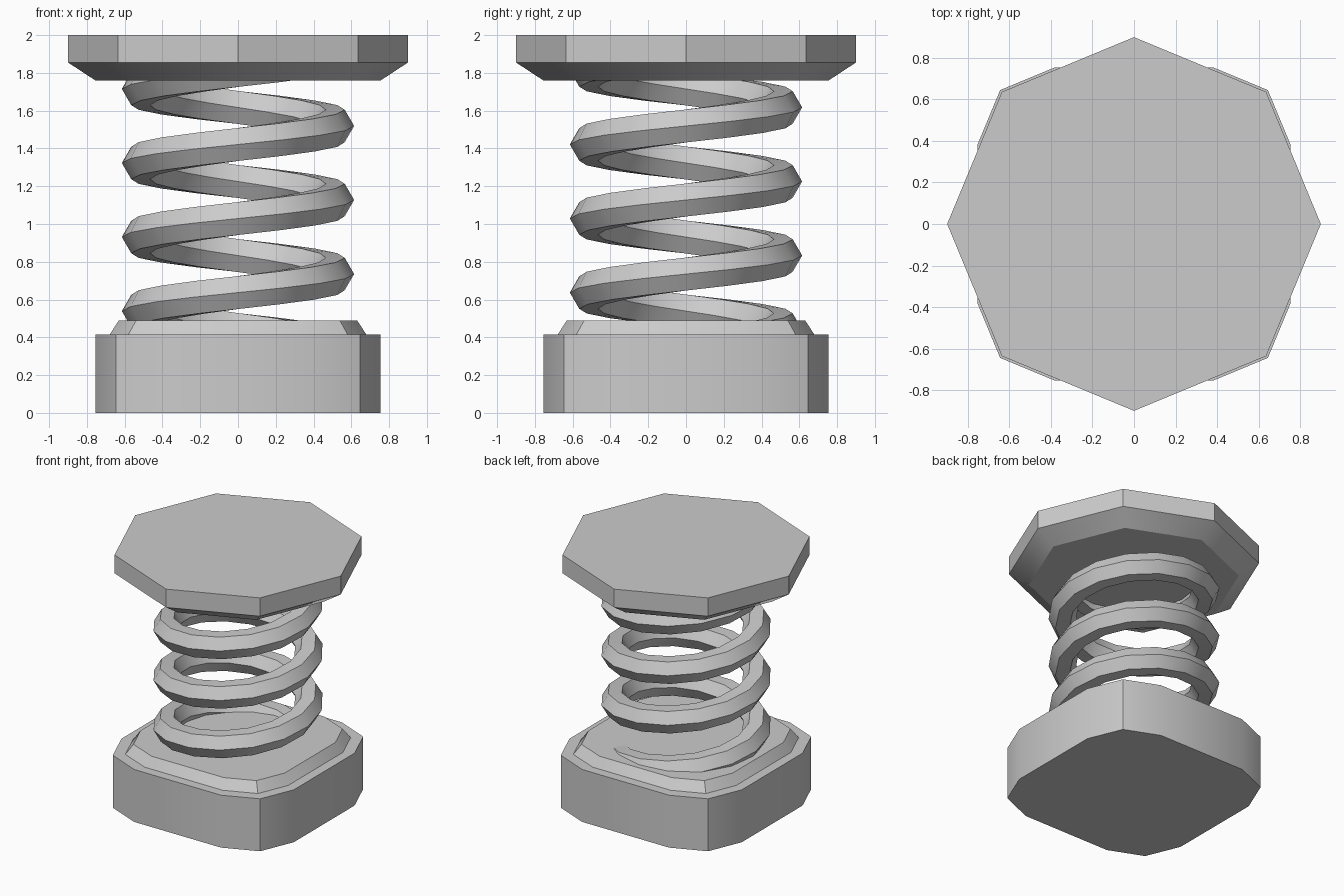
import bpy, bmesh, math
from mathutils import Vector

if "Cube" in bpy.data.objects:
    bpy.data.objects.remove(bpy.data.objects["Cube"])

grey = bpy.data.materials.new("plain grey")
grey.diffuse_color = (0.6, 0.6, 0.6, 1)
grey.use_nodes = True
grey.node_tree.nodes["Principled BSDF"].inputs["Base Color"].default_value = grey.diffuse_color


def loft(name, rings, closed_caps=True):
    """Skin a list of equal-length point rings and cap both ends."""
    bm = bmesh.new()
    rows = [[bm.verts.new(p) for p in ring] for ring in rings]
    n = len(rows[0])
    for a, b in zip(rows, rows[1:]):
        for i in range(n):
            j = (i + 1) % n
            bm.faces.new((a[i], a[j], b[j], b[i]))
    if closed_caps:
        bm.faces.new(rows[0][::-1])
        bm.faces.new(rows[-1])
    bmesh.ops.recalc_face_normals(bm, faces=bm.faces)
    mesh = bpy.data.meshes.new(name)
    bm.to_mesh(mesh)
    bm.free()
    mesh.materials.append(grey)
    obj = bpy.data.objects.new(name, mesh)
    bpy.context.collection.objects.link(obj)
    bpy.ops.object.select_all(action='DESELECT')
    obj.select_set(True)
    bpy.context.view_layer.objects.active = obj
    bpy.ops.object.shade_smooth_by_angle(angle=math.radians(30))
    return obj


# Base block: bulging square with cut corners, a ledge and a bevelled raised top
quarter = [(0.755, 0.38), (0.645, 0.645), (0.38, 0.755)]
outline = []
for k in range(4):
    c, s = round(math.cos(k * math.pi / 2)), round(math.sin(k * math.pi / 2))
    outline += [(c * x - s * y, s * x + c * y) for x, y in quarter]
base_profile = [(1.0, 0.0), (1.0, 0.415), (0.9, 0.415), (0.835, 0.49)]
loft("base_block", [[(x * f, y * f, z) for x, y in outline] for f, z in base_profile])

# Top plate: octagon with a chamfered underside
plate_profile = [(0.755, 1.76), (0.9, 1.855), (0.9, 2.0)]
loft("top_plate", [[(r * math.cos(i * math.pi / 4), r * math.sin(i * math.pi / 4), z)
                    for i in range(8)] for r, z in plate_profile])

# Coil spring: six-sided wire swept along a rising helix
STEPS, PITCH, RADIUS, WIRE, START = 16, 0.392, 0.515, 0.1, 0.343
coil = []
for i in range(int(STEPS * 3.875) + 1):
    t = 2 * math.pi * i / STEPS
    out = Vector((math.cos(t), math.sin(t), 0))
    along = Vector((-RADIUS * math.sin(t), RADIUS * math.cos(t), PITCH / (2 * math.pi))).normalized()
    up = out.cross(along)
    centre = out * RADIUS + Vector((0, 0, START + PITCH * i / STEPS))
    coil.append([centre + WIRE * (math.cos(a) * out + math.sin(a) * up)
                 for a in (k * math.pi / 3 for k in range(6))])
loft("coil_spring", coil)
